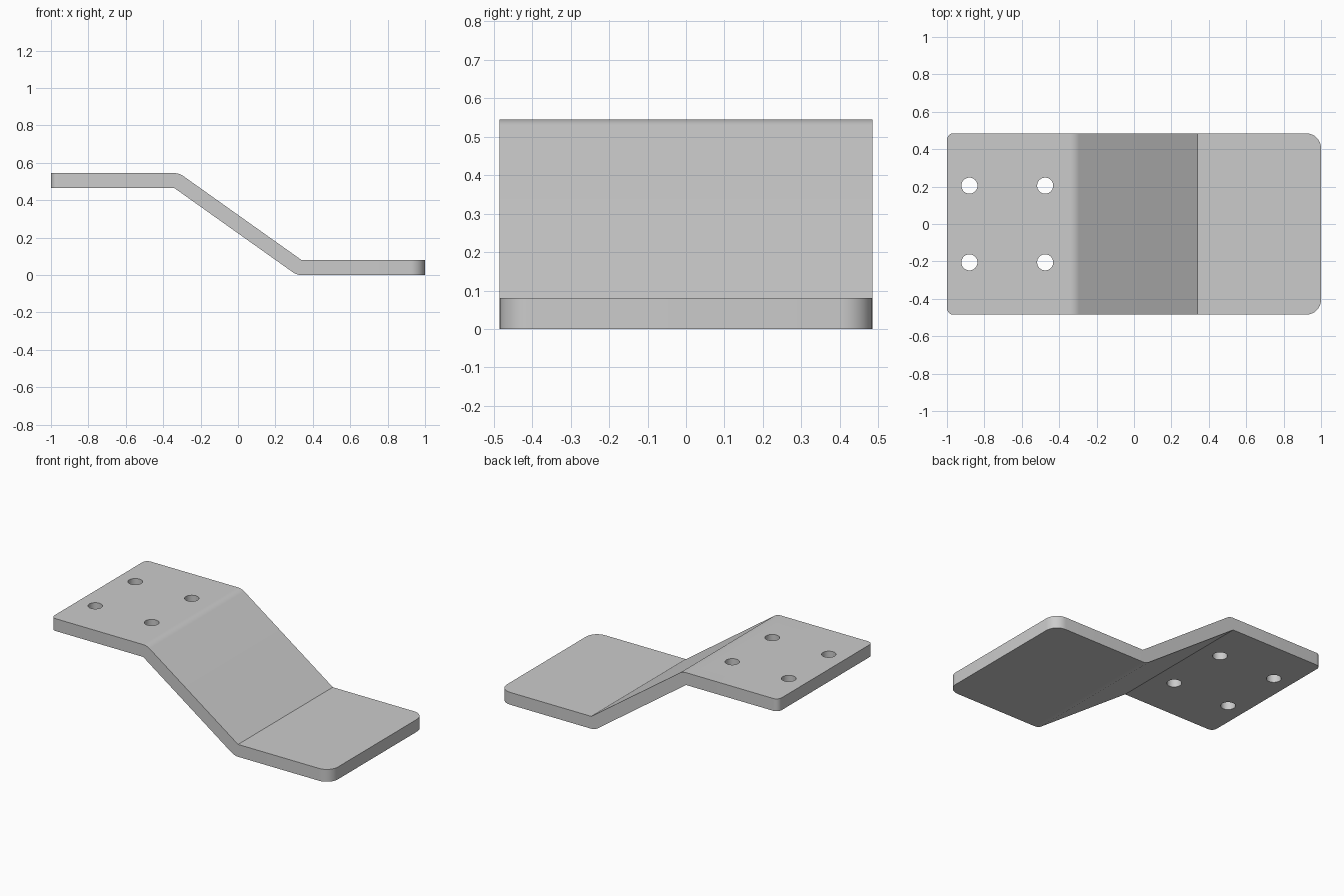
import bpy, bmesh
from math import sin, cos, radians, asin, atan2, hypot
from mathutils import Matrix

if "Cube" in bpy.data.objects:
    bpy.data.objects.remove(bpy.data.objects["Cube"])

T, H, W, BEND = 0.08, 0.545, 0.485, 0.34   # thickness, height, half width, bend position
STEPS = 8

# slope angle so that the ramp keeps the sheet thickness
dx, dz = 2 * BEND, H - 2 * T
ang = atan2(dz, dx) + asin(T / hypot(dx, dz))

# side profile: sharp inner corners, rounded outer corners
arc = [(T * sin(ang * i / STEPS), T * cos(ang * i / STEPS)) for i in range(STEPS + 1)]
upper = [(-1, H)] + [(-BEND + x, H - T + z) for x, z in arc] + [(BEND, T), (1, T)]
lower = [(-x, H - z) for x, z in upper]
profile = upper + lower

bm = bmesh.new()
face = bm.faces.new([bm.verts.new((x, -W, z)) for x, z in profile])
ext = bmesh.ops.extrude_face_region(bm, geom=[face])
moved = [g for g in ext["geom"] if isinstance(g, bmesh.types.BMVert)]
bmesh.ops.translate(bm, verts=moved, vec=(0, 2 * W, 0))
bmesh.ops.recalc_face_normals(bm, faces=bm.faces)

# rounded end corners, smaller at the raised end
for side, radius in ((-1, 0.035), (1, 0.08)):
    edges = [e for e in bm.edges
             if all(abs(v.co.x - side) < 1e-4 for v in e.verts)
             and abs(e.verts[0].co.z - e.verts[1].co.z) > T / 2]
    bmesh.ops.bevel(bm, geom=edges, offset=radius, segments=8, profile=0.5, affect='EDGES')


def make_object(name, bm):
    mesh = bpy.data.meshes.new(name)
    bm.to_mesh(mesh)
    bm.free()
    ob = bpy.data.objects.new(name, mesh)
    bpy.context.collection.objects.link(ob)
    return ob


bracket = make_object("offset_bracket", bm)

# four screw holes in the raised plate
bm = bmesh.new()
for x in (-0.88, -0.475):
    for y in (-0.205, 0.205):
        bmesh.ops.create_cone(bm, cap_ends=True, segments=32, radius1=0.043, radius2=0.043,
                              depth=0.3, matrix=Matrix.Translation((x, y, H - T / 2)))
cutter = make_object("hole_cutter", bm)
cutter.hide_render = True

mod = bracket.modifiers.new("holes", 'BOOLEAN')
mod.operation = 'DIFFERENCE'
mod.solver = 'EXACT'
mod.object = cutter
bpy.context.view_layer.objects.active = bracket
bracket.select_set(True)
bpy.ops.object.modifier_apply(modifier=mod.name)
bpy.data.objects.remove(cutter)

bpy.ops.object.shade_smooth_by_angle(angle=radians(30))
